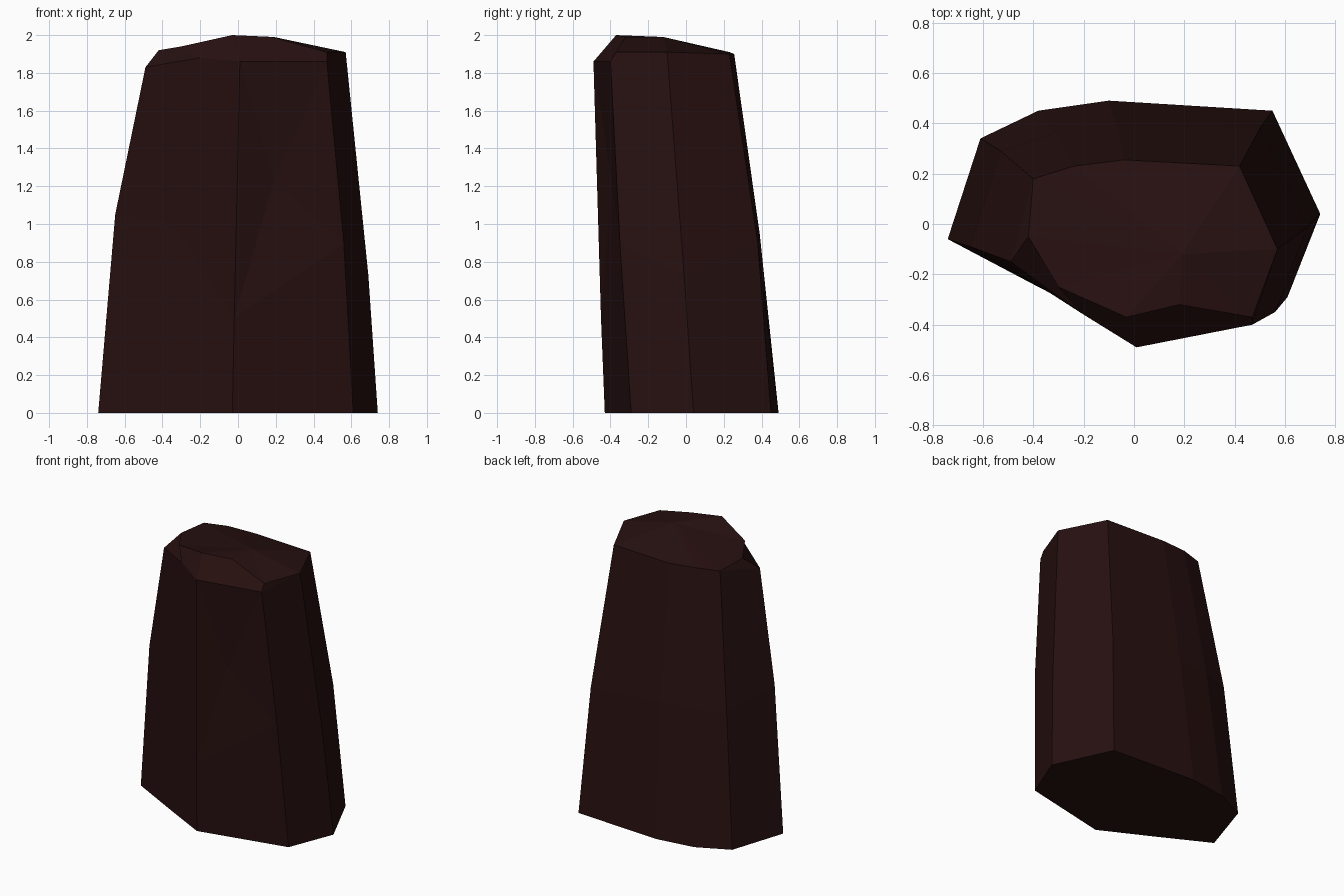
import bpy
import bmesh
from mathutils import Vector

default_cube = bpy.data.objects.get("Cube")
if default_cube:
    bpy.data.objects.remove(default_cube, do_unlink=True)


def flat_material(name, colour):
    material = bpy.data.materials.new(name)
    material.use_nodes = True
    material.diffuse_color = colour
    shader = material.node_tree.nodes["Principled BSDF"]
    shader.inputs["Base Color"].default_value = colour
    shader.inputs["Roughness"].default_value = 0.9
    return material


def loft(bm, lower, upper):
    """Join two closed rings, skipping corners that the rings share."""
    faces = []
    count = len(lower)
    for i in range(count):
        j = (i + 1) % count
        corners = []
        for vert in (lower[i], lower[j], upper[j], upper[i]):
            if vert not in corners:
                corners.append(vert)
        faces.append(bm.faces.new(corners) if len(corners) > 2 else None)
    return faces


# Each upright edge of the rock: foot, waist, rim, and a cap corner if chamfered
edges = {
    "left": [(-.74, -.06, 0), (-.65, -.09, 1.05), (-.49, -.15, 1.83), (-.42, -.05, 1.92)],
    "back_left": [(-.61, .34, 0), (-.53, .29, .95), (-.4, .18, 1.91)],
    "back_bend": [(-.38, .45, 0), (-.32, .36, .95), (-.24, .23, 1.91)],
    "back": [(-.1, .49, 0), (-.07, .39, .95), (-.04, .255, 1.9)],
    "back_right": [(.55, .45, 0), (.5, .38, .9), (.42, .23, 1.9)],
    "right": [(.74, .04, 0), (.69, -.01, .73), (.57, -.1, 1.91)],
    "front_right": [(.61, -.29, 0), (.56, -.35, .9), (.47, -.4, 1.86), (.47, -.37, 1.91)],
    "front_ridge": [(-.03, -.43, 0), (-.02, -.45, .5), (.01, -.49, 1.86), (-.03, -.37, 2)],
    "front_left": [(-.38, -.25, 0), (-.34, -.27, 1), (-.2, -.36, 1.88), (-.3, -.25, 1.94)],
}

bm = bmesh.new()
columns = {name: [bm.verts.new(p) for p in points] for name, points in edges.items()}
foot, waist, rim = [[col[level] for col in columns.values()] for level in range(3)]
cap = [col[-1] for col in columns.values()]

# Sides, chamfer, underside and top
loft(bm, foot, waist)
upper_faces = loft(bm, waist, rim)
loft(bm, rim, cap)
bm.faces.new(foot)
top = bm.faces.new(cap)

# Chip in the front lip of the top
right_corner = columns["front_right"][-1]
ridge_corner = columns["front_ridge"][-1]
lip = bm.edges.get((right_corner, ridge_corner))
chip = bmesh.utils.edge_split(lip, right_corner, 0.5)[1]
chip.co = Vector((.18, -.32, 1.99))

# Shallow peak on the top
peak = bmesh.ops.poke(bm, faces=[top])["verts"][0]
peak.co = Vector((.19, -.12, 1.99))

# Hollow beside the front ridge
hollow_face = upper_faces[list(columns).index("front_right")]
hollow = bmesh.ops.poke(bm, faces=[hollow_face])["verts"][0]
hollow.co = Vector((.19, -.395, 1.23))

bmesh.ops.recalc_face_normals(bm, faces=bm.faces[:])
mesh = bpy.data.meshes.new("standing_rock")
bm.to_mesh(mesh)
bm.free()
mesh.materials.append(flat_material("dark_red_brown_stone", (0.02, 0.005, 0.005, 1)))

rock = bpy.data.objects.new("standing_rock", mesh)
bpy.context.collection.objects.link(rock)
